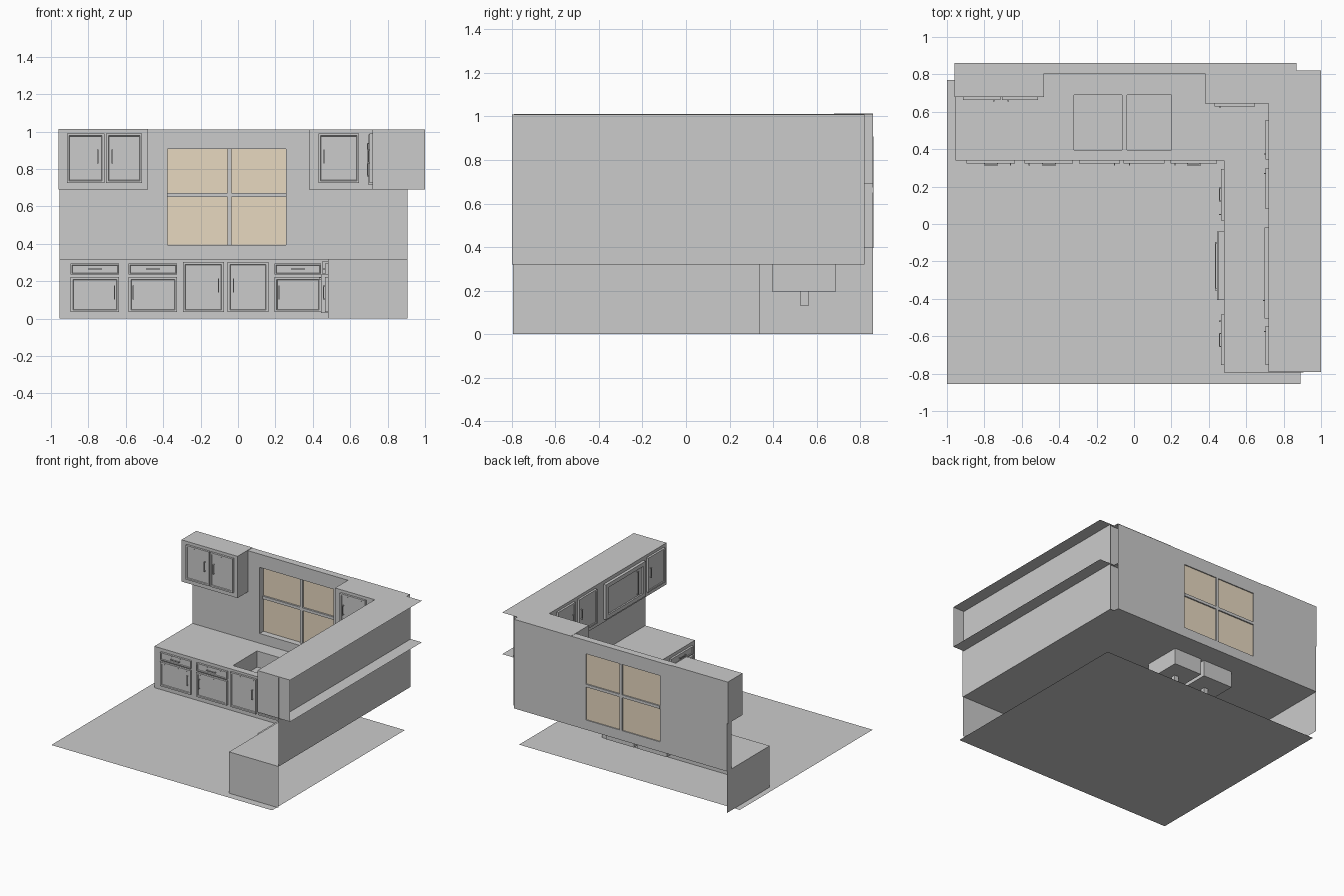
import bpy, bmesh

if "Cube" in bpy.data.objects:
    bpy.data.objects.remove(bpy.data.objects["Cube"])

def mesh(name, polys, mat=None, fix=True):
    """Object from a list of polygons given as point tuples."""
    bm = bmesh.new()
    for p in polys:
        bm.faces.new([bm.verts.new(v) for v in p])
    bmesh.ops.remove_doubles(bm, verts=bm.verts, dist=1e-4)
    if fix:
        bmesh.ops.recalc_face_normals(bm, faces=bm.faces)
    me = bpy.data.meshes.new(name)
    bm.to_mesh(me)
    bm.free()
    ob = bpy.data.objects.new(name, me)
    bpy.context.collection.objects.link(ob)
    if mat:
        me.materials.append(mat)
    return ob

def box_polys(a, b):
    (x0, y0, z0), (x1, y1, z1) = a, b
    v = [(x, y, z) for x in (x0, x1) for y in (y0, y1) for z in (z0, z1)]
    ids = [(0, 1, 3, 2), (4, 6, 7, 5), (0, 4, 5, 1), (2, 3, 7, 6), (0, 2, 6, 4), (1, 5, 7, 3)]
    return [[v[i] for i in f] for f in ids]

def sides(path, z0, z1):
    return [[(*p, z0), (*q, z0), (*q, z1), (*p, z1)] for p, q in zip(path, path[1:])]

def cells(us, vs, skip, to3d):
    """Grid of quads, leaving out cells whose centre fails the skip test."""
    out = []
    for u0, u1 in zip(us, us[1:]):
        for v0, v1 in zip(vs, vs[1:]):
            if not skip((u0 + u1) / 2, (v0 + v1) / 2):
                out.append([to3d(*p) for p in ((u0, v0), (u1, v0), (u1, v1), (u0, v1))])
    return out

def placer(side, plane):
    """Map (along, out from the cabinet front, height) to world space."""
    if side == 'back':
        return lambda u, d, z: (u, plane - d, z)
    return lambda u, d, z: (plane - d, u, z)

def front(name, at, u0, u1, z0, z1, t=0.016, rim=0.012, sink=0.005):
    """Door or drawer front with a shallow recessed panel."""
    def ring(g, d):
        return [at(u, d, z) for u, z in ((u0+g, z0+g), (u1-g, z0+g), (u1-g, z1-g), (u0+g, z1-g))]
    rings = [ring(0, 0), ring(0, t), ring(rim, t), ring(rim + 0.003, t - sink)]
    polys = [rings[0], rings[-1]]
    for a, b in zip(rings, rings[1:]):
        polys += [[a[i], a[(i+1) % 4], b[(i+1) % 4], b[i]] for i in range(4)]
    return mesh(name, polys)

def handle(name, at, u, z, length, vertical=True, d=0.014, w=0.006):
    """Bar pull on two short posts."""
    h = length / 2
    parts = []
    def add(a0, a1, d0, d1):
        lo, hi = ((-w/2, a0), (w/2, a1)) if vertical else ((a0, -w/2), (a1, w/2))
        parts.extend([[at(*p) for p in f] for f in
                      box_polys((u+lo[0], d0, z+lo[1]), (u+hi[0], d1, z+hi[1]))])
    add(-h, h, d + 0.006, d + 0.012)
    add(-h, -h + w, d - 0.004, d + 0.006)
    add(h - w, h, d - 0.004, d + 0.006)
    return mesh(name, parts)

# floor
mesh("floor", [[(-1, -.855, 0), (.89, -.855, 0), (.89, .77, 0), (-1, .77, 0)]])

# right wall, a single sheet above the counter
mesh("right_wall", [[(.905, -.8, .32), (.905, .82, .32), (.905, .82, 1.01), (.905, -.8, 1.01)]])

# back wall with window opening
WX0, WX1, WZ0, WZ1 = -.378, .256, .395, .907
hole = lambda x, z: WX0 < x < WX1 and WZ0 < z < WZ1
wall = []
for y, right in ((.805, .905), (.86, .87)):
    wall += cells((-.955, WX0, WX1, right), (.32, WZ0, WZ1, 1.01), hole, lambda x, z: (x, y, z))
rim = [(WX0, WZ0), (WX1, WZ0), (WX1, WZ1), (WX0, WZ1)]
for (a, b), (c, d) in zip(rim, rim[1:] + rim[:1]):
    wall.append([(a, .805, b), (c, .805, d), (c, .86, d), (a, .86, b)])
wall.append([(-.955, .805, 1.01), (.87, .805, 1.01), (.87, .86, 1.01), (-.955, .86, 1.01)])
wall.append([(-.955, .805, .32), (-.955, .86, .32), (-.955, .86, 1.01), (-.955, .805, 1.01)])
mesh("back_wall", wall)

# window glass and glazing bars
tan = bpy.data.materials.new("window_tan")
tan.diffuse_color = (.80, .69, .53, 1)
tan.use_nodes = True
tan.node_tree.nodes["Principled BSDF"].inputs["Base Color"].default_value = tan.diffuse_color
mesh("window_glass", [[(WX0, .852, WZ0), (WX1, .852, WZ0), (WX1, .852, WZ1), (WX0, .852, WZ1)]], tan)
mesh("window_bars", box_polys((-.056, .838, WZ0), (-.034, .862, WZ1))
     + box_polys((WX0, .838, .651), (WX1, .862, .673)))

# base cabinets: open-backed shell and worktop with sink cut-outs
mesh("base_cabinets", sides([(-.955, .86), (-.955, .34), (.48, .34), (.48, -.795), (.905, -.795)], 0, .32))
BASINS = ((-.32, -.065), (-.038, .20))
SY0, SY1 = .395, .69
def no_top(x, y):
    in_sink = SY0 < y < SY1 and any(a < x < b for a, b in BASINS)
    return in_sink or (x < .48 and y < .34) or (x > .87 and y > .82)
mesh("worktop", cells((-.955, -.32, -.065, -.038, .20, .48, .87, .905),
                      (-.795, .34, SY0, SY1, .82, .86), no_top, lambda x, y: (x, y, .32)))

# sink basins and drain pipes
for i, ((a, b), cx) in enumerate(zip(BASINS, (-.192, .08))):
    loop = [(a, SY0), (b, SY0), (b, SY1), (a, SY1), (a, SY0)]
    mesh(f"sink_basin_{i}", sides(loop, .195, .32) + [[(*p, .195) for p in loop[:4]]])
    mesh(f"sink_drain_{i}", box_polys((cx - .018, .527, .13), (cx + .018, .563, .197)))

# upper cabinets
left = [(-.96, .86), (-.96, .68), (-.48, .68), (-.48, .86)]
mesh("upper_cabinet_left", sides(left + left[:1], .69, 1.013) + [[(*p, z) for p in left] for z in (.69, 1.013)])
ell = [(.38, .86), (.38, .645), (.72, .645), (.72, -.79), (1, -.79), (1, .82), (.87, .82), (.87, .86)]
mesh("upper_cabinet_corner", sides(ell[:5], .69, 1.012) + [[(*p, z) for p in ell] for z in (.69, 1.012)])

# base fronts: (side, plane, from, to, handle position on lower door)
back, right = placer('back', .34), placer('right', .48)
units = [(back, -.895, -.635, -.66), (back, -.585, -.325, -.56), (back, .195, .445, .22),
         (right, .02, .295, .05), (right, -.755, -.485, -.52)]
for i, (at, u0, u1, hu) in enumerate(units):
    front(f"drawer_{i}", at, u0, u1, .235, .295, rim=.007)
    handle(f"drawer_handle_{i}", at, (u0 + u1) / 2, .265, .075, False)
    front(f"base_door_{i}", at, u0, u1, .035, .222)
    handle(f"base_door_handle_{i}", at, hu, .14, .075)
for i, (u0, u1, hu) in enumerate(((-.295, -.075, -.105), (-.055, .162, -.025))):
    front(f"sink_door_{i}", back, u0, u1, .035, .302)
    handle(f"sink_door_handle_{i}", back, hu, .178, .075)

# oven
front("oven_door", right, -.405, -.04, .03, .235, t=.035, rim=.035, sink=.008)
front("oven_panel", right, -.405, -.04, .242, .305, t=.03, rim=.006)
handle("oven_handle", right, -.225, .215, .26, False, d=.035, w=.009)

# upper doors
ub, uc, ur = placer('back', .68), placer('back', .645), placer('right', .72)
uppers = [(ub, -.915, -.715, -.75), (ub, -.705, -.512, -.672), (uc, .43, .648, .46),
          (ur, .345, .555, .375), (ur, .08, .30, .27), (ur, -.755, -.545, -.575)]
for i, (at, u0, u1, hu) in enumerate(uppers):
    front(f"upper_door_{i}", at, u0, u1, .725, .99)
    handle(f"upper_door_handle_{i}", at, hu, .868, .075)

# microwave built into the right run
front("microwave_door", ur, -.505, -.02, .715, .985, t=.022, rim=.03, sink=.008)
handle("microwave_handle", ur, -.41, .85, .18, d=.018)
